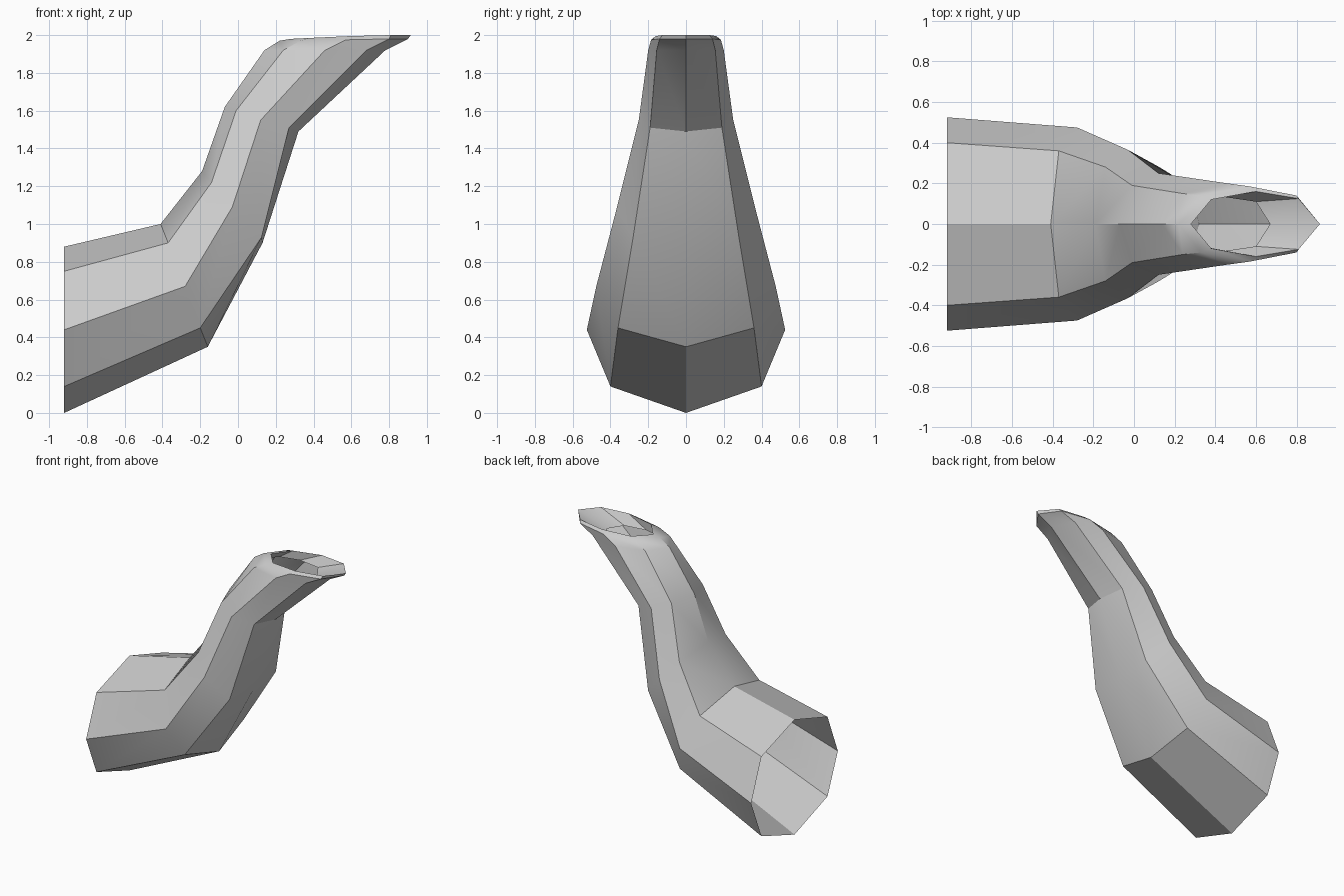
import bpy
import bmesh

if "Cube" in bpy.data.objects:
    bpy.data.objects.remove(bpy.data.objects["Cube"], do_unlink=True)

# One plain grey
grey = bpy.data.materials.new("plain grey")
grey.use_nodes = True
colour = (0.6, 0.6, 0.6, 1)
grey.diffuse_color = colour
grey.node_tree.nodes["Principled BSDF"].inputs["Base Color"].default_value = colour

# Half sections along the bent pipe: top, upper, side, lower, bottom as (x, y, z)
sections = [
    # wide open mouth
    [(-.92, 0, .88), (-.92, .40, .75), (-.92, .525, .44), (-.92, .40, .14), (-.92, 0, 0)],
    # first bend
    [(-.41, 0, 1.0), (-.37, .36, .90), (-.28, .475, .67), (-.20, .36, .45), (-.16, 0, .35)],
    # rising neck
    [(-.19, 0, 1.28), (-.14, .28, 1.22), (-.03, .365, 1.09), (.125, .28, .93), (.13, 0, .90)],
    # second bend
    [(-.07, 0, 1.62), (-.01, .19, 1.60), (.12, .25, 1.55), (.27, .19, 1.51), (.32, 0, 1.49)],
    # spout
    [(.14, 0, 1.92), (.24, .15, 1.92), (.46, .20, 1.92), (.68, .155, 1.92), (.78, 0, 1.92)],
    [(.22, 0, 1.97), (.33, .14, 1.97), (.57, .185, 1.975), (.80, .14, 1.98), (.90, 0, 1.98)],
    # rim
    [(.28, 0, 1.98), (.38, .12, 1.985), (.60, .16, 1.995), (.81, .125, 2), (.915, 0, 2)],
    # lip turned inside
    [(.20, 0, 1.92), (.28, .10, 1.92), (.43, .135, 1.92), (.60, .11, 1.92), (.67, 0, 1.92)],
]


def full_ring(half):
    mirrored = [(x, -y, z) for x, y, z in half[-2:0:-1]]
    return half + mirrored


# Skin the sections into one open pipe
bm = bmesh.new()
rings = [[bm.verts.new(p) for p in full_ring(half)] for half in sections]
for a, b in zip(rings, rings[1:]):
    for i in range(len(a)):
        j = (i + 1) % len(a)
        bm.faces.new((a[i], a[j], b[j], b[i]))
bmesh.ops.recalc_face_normals(bm, faces=bm.faces)

mesh = bpy.data.meshes.new("bent_pipe")
bm.to_mesh(mesh)
bm.free()
mesh.materials.append(grey)
pipe = bpy.data.objects.new("bent_pipe", mesh)
bpy.context.collection.objects.link(pipe)

# Smooth along the bends, sharp along the length
bpy.ops.object.select_all(action='DESELECT')
pipe.select_set(True)
bpy.context.view_layer.objects.active = pipe
bpy.ops.object.shade_smooth_by_angle(angle=0.52)
